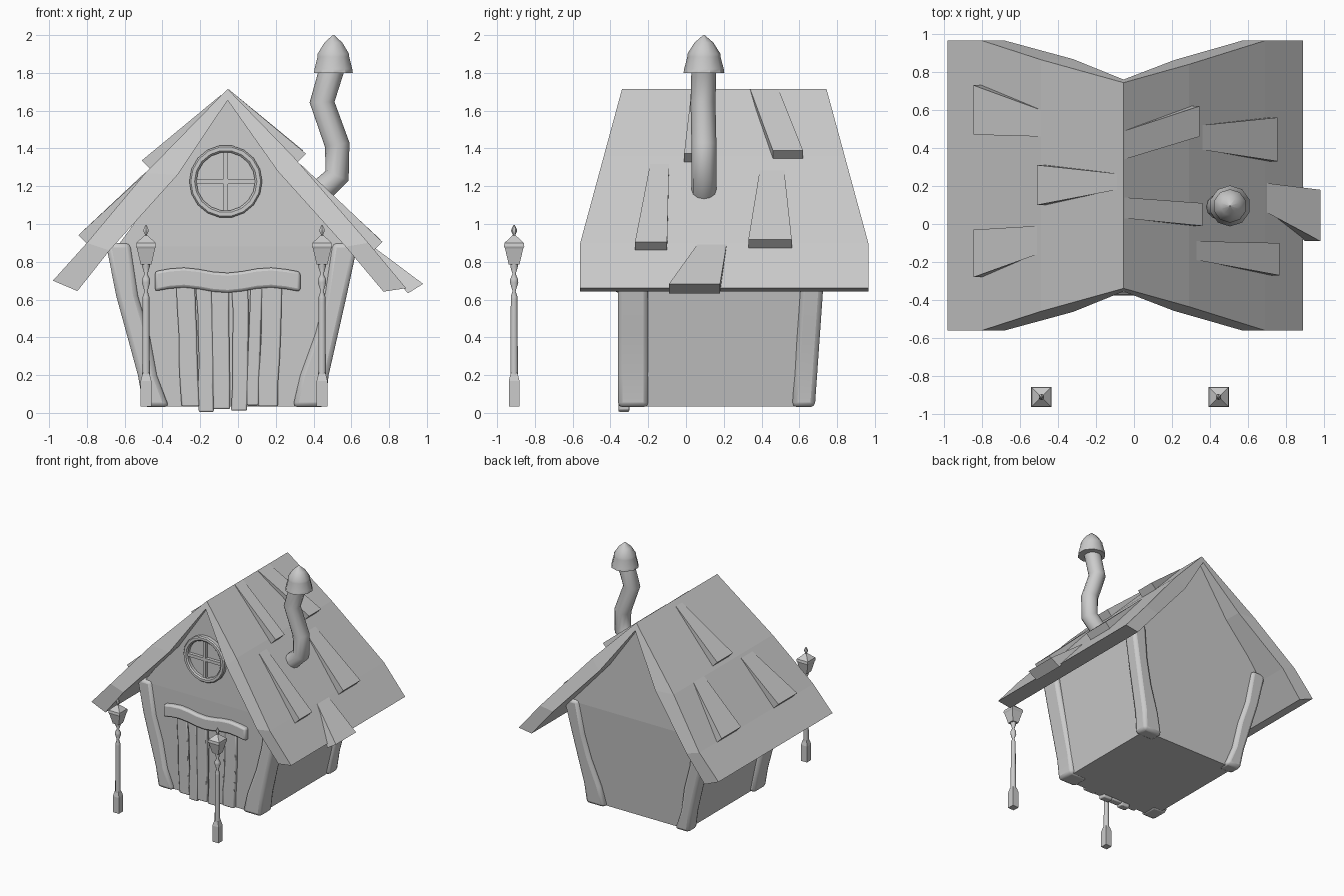
import bpy, bmesh, math, random
from mathutils import Vector

if "Cube" in bpy.data.objects:
    bpy.data.objects.remove(bpy.data.objects["Cube"])

random.seed(4)


def loft(name, sections, closed=False, bevel=0, smooth=None):
    """Skin a list of equal-sized point loops into one mesh object."""
    bm = bmesh.new()
    rings = [[bm.verts.new(p) for p in s] for s in sections]
    n = len(rings[0])
    pairs = list(zip(rings, rings[1:]))
    if closed:
        pairs.append((rings[-1], rings[0]))
    for a, b in pairs:
        for i in range(n):
            j = (i + 1) % n
            bm.faces.new((a[i], a[j], b[j], b[i]))
    if not closed:
        bm.faces.new(rings[0][::-1])
        bm.faces.new(rings[-1])
    bm.normal_update()
    bmesh.ops.recalc_face_normals(bm, faces=bm.faces[:])
    me = bpy.data.meshes.new(name)
    bm.to_mesh(me)
    bm.free()
    ob = bpy.data.objects.new(name, me)
    bpy.context.collection.objects.link(ob)
    if bevel:
        m = ob.modifiers.new("bevel", 'BEVEL')
        m.width, m.segments, m.limit_method = bevel, 2, 'ANGLE'
        m.angle_limit = math.radians(50)
    if smooth:
        bpy.ops.object.select_all(action='DESELECT')
        ob.select_set(True)
        bpy.context.view_layer.objects.active = ob
        bpy.ops.object.shade_smooth_by_angle(angle=math.radians(smooth))
    return ob


def rect(x0, x1, y0, y1, z):
    return [(x0, y0, z), (x1, y0, z), (x1, y1, z), (x0, y1, z)]


def turned(name, x, y, profile, sides, smooth=None):
    """Stack of rings (radius, z) around a vertical axis."""
    off = math.pi / sides
    return loft(name, [[(x + r * math.cos(off + math.tau * i / sides),
                         y + r * math.sin(off + math.tau * i / sides), z)
                        for i in range(sides)] for r, z in profile], smooth=smooth)


# House body: flared walls closing to a ridge
loft("house_walls", [rect(-.46, .43, -.325, .64, .035), rect(-.64, .59, -.34, .72, .88),
                     rect(-.06, -.05, -.325, .72, 1.67)])


# Roof: sloped slab whose ends rake inward toward the ridge
def roof_y(z):
    t = max(0, (z - .9) / .81)
    return -.56 + .22 * t, .965 - .22 * t


stations = [(-.98, .70, -.85, .645), (-.80, .90, -.68, .86), (-.49, 1.27, -.32, 1.26),
            (-.055, 1.715, -.055, 1.655),
            (.29, 1.36, .21, 1.28), (.69, .90, .57, .88), (.89, .66, .77, .642)]
secs = []
for xt, zt, xb, zb in stations:
    (f, b), (fb, bb) = roof_y(zt), roof_y(zb)
    secs.append([(xt, f, zt), (xt, b, zt), (xb, bb, zb), (xb, fb, zb)])
loft("roof", secs)


def roof_z(x):
    i = max(i for i in range(6) if i == 0 or stations[i][0] <= x)
    (x0, z0), (x1, z1) = stations[i][:2], stations[i + 1][:2]
    return z0 + (z1 - z0) * (x - x0) / (x1 - x0)


# Loose roof boards: narrow flush top end, wide lifted lower end
boards = [(-.49, .46, .60, -.845, .47, .73), (-.51, -.16, -.01, -.845, -.28, -.03),
          (-.09, .18, .265, -.51, .10, .31), (-.05, .34, .49, .345, .46, .62),
          (-.05, .03, .14, .36, -.01, .11), (.36, .39, .52, .755, .33, .56),
          (.33, -.19, -.09, .765, -.27, -.10), (.70, .06, .215, .98, -.09, .18)]
for k, (xn, n0, n1, xw, w0, w1) in enumerate(boards):
    s = 1 if xw > xn else -1
    zn, xb = roof_z(xn), xw - s * (.08 if k == 7 else .05)
    zb = roof_z(xb)
    loft(f"roof_board_{k + 1}",
         [[(xn, n0, zn + .004), (xn, n1, zn + .004), (xn, n1, zn - .03), (xn, n0, zn - .03)],
          [(xw, w0, zb + .035), (xw, w1, zb + .035), (xb, w1, zb - .015), (xb, w0, zb - .015)]])

# Crooked corner posts: (z, outer x, inner x) swept upward
left = [(.03, -.50, -.365), (.2, -.53, -.43), (.42, -.59, -.47), (.62, -.645, -.53), (.9, -.70, -.57)]
right = [(.03, .46, .29), (.2, .48, .33), (.42, .53, .41), (.62, .575, .46), (.9, .635, .50)]
for side, path in (("left", left), ("right", right)):
    for end, y0, y1, lean in (("front", -.36, -.20, 0), ("back", .56, .68, .07)):
        loft(f"{end}_{side}_post",
             [rect(min(a, b), max(a, b), y0 + lean * z, y1 + lean * z, z) for z, a, b in path],
             bevel=.025, smooth=40)

# Door of uneven planks
planks = [(-.32, -.225, .035), (-.22, -.14, .005), (-.135, -.045, .02),
          (-.03, .055, .012), (.06, .125, .04), (.13, .235, .035)]
for k, (x0, x1, zb) in enumerate(planks):
    secs = []
    for i in range(6):
        w = random.uniform(-.008, .008) if i else 0
        squeeze = .10 * (1 - i / 5) * (-.06 - (x0 + x1) / 2)
        z = zb + (.67 - zb) * i / 5
        secs.append(rect(x0 + w + squeeze, x1 + w * .5 + squeeze, -.358, -.30, z))
    loft(f"door_plank_{k + 1}", secs, bevel=.008, smooth=40)

# Wavy lintel above the door
secs = []
for i in range(11):
    x = -.44 + .077 * i
    w = .014 * math.cos(i * math.tau / 6 - 2)
    secs.append([(x, -.375, .65 + w), (x, -.375, .755 + w), (x, -.31, .755 + w), (x, -.31, .65 + w)])
loft("door_lintel", secs, bevel=.015, smooth=40)

# Round window: ring frame and crossed bars
cx, cz = -.065, 1.225
ring = []
for i in range(18):
    a = math.tau * i / 18
    ring.append([(cx + r * math.cos(a), y, cz + r * math.sin(a))
                 for r, y in ((.155, -.31), (.155, -.36), (.165, -.37), (.185, -.37), (.193, -.36), (.193, -.31))])
loft("window_frame", ring, closed=True, smooth=35)
for name, hx, hz in (("window_upright", .013, .158), ("window_crossbar", .158, .013)):
    loft(name, [rect(cx - hx, cx + hx, -.36, -.31, cz - hz), rect(cx - hx, cx + hx, -.36, -.31, cz + hz)])

# Crooked stove pipe: circles mitred along a bent path
path = [Vector(p) for p in ((.40, .095, 1.14), (.525, .095, 1.255), (.525, .095, 1.42),
                            (.445, .09, 1.645), (.50, .095, 1.83))]
secs = []
for i, p in enumerate(path):
    d0 = (p - path[max(i - 1, 0)]).normalized()
    d1 = (path[min(i + 1, 4)] - p).normalized()
    d = (d0 + d1).normalized()
    u = Vector((0, 1, 0)).cross(d).normalized()
    secs.append([p + .066 * (math.cos(a) * u + math.sin(a) * Vector((0, 1, 0)))
                 for a in (math.tau * k / 12 for k in range(12))])
loft("chimney_pipe", secs, smooth=60)
turned("chimney_cap", .505, .095, [(.05, 1.80), (.108, 1.80), (.105, 1.82), (.088, 1.885),
                                   (.088, 1.90), (.05, 1.96), (.004, 2.0)], 10, smooth=35)

# Two lamp posts
for side, x in (("left", -.487), ("right", .445)):
    y = -.91
    turned(f"{side}_lamp_base", x, y, [(.04, .035), (.04, .17), (.026, .21)], 4)
    turned(f"{side}_lamp_pole", x, y, [(.022, .2), (.019, .60), (.019, .615), (.009, .645), (.024, .69),
                                       (.022, .71), (.009, .735), (.022, .775), (.022, .79)], 8, smooth=50)
    turned(f"{side}_lamp_lantern", x, y, [(.04, .785), (.068, .87), (.076, .882), (.072, .90), (.03, .928),
                                          (.012, .94)], 4)
    turned(f"{side}_lamp_finial", x, y, [(.008, .93), (.007, .945), (.016, .962), (.014, .974), (.003, .995)],
           6, smooth=50)
